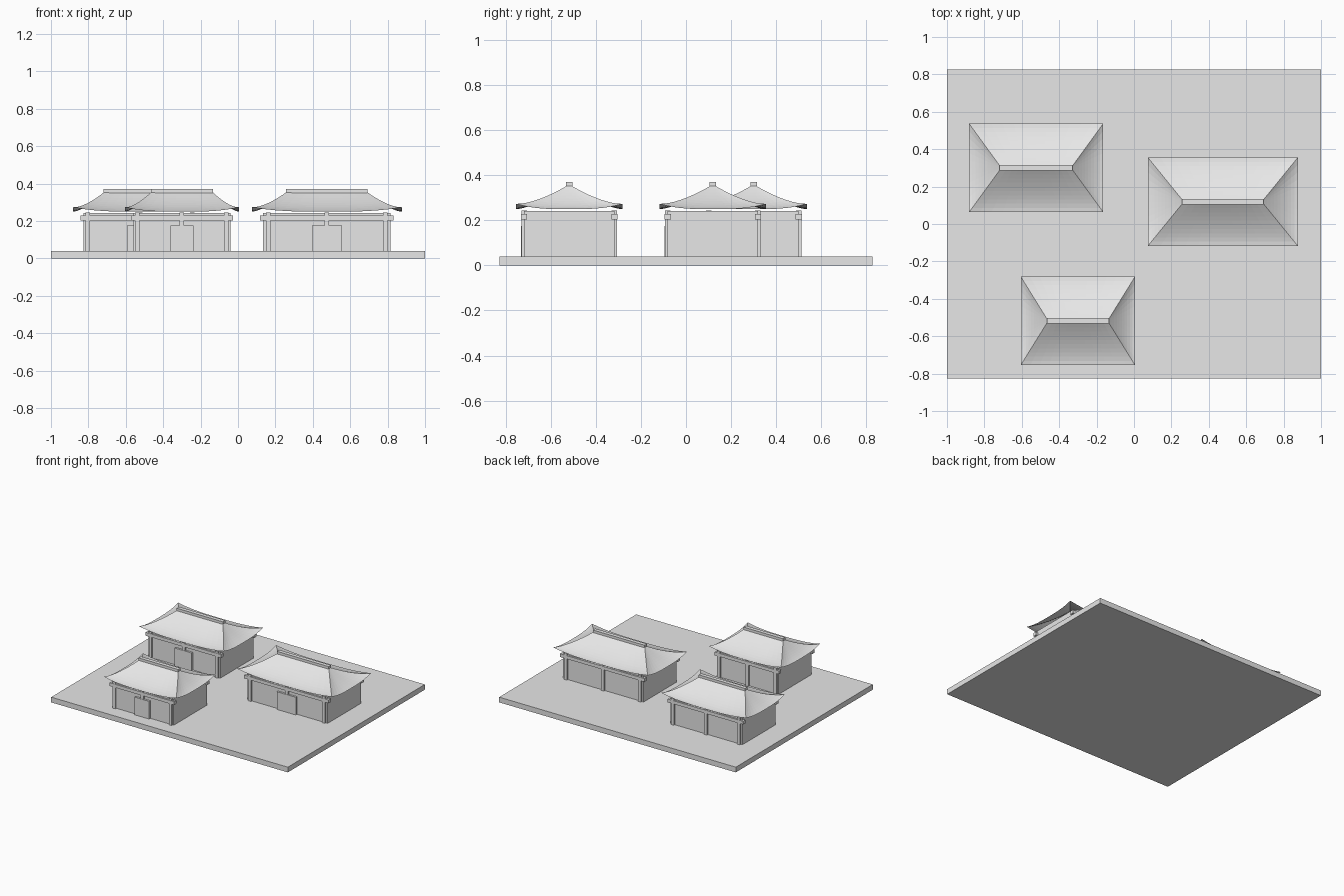
import bpy, bmesh
from math import copysign

cube = bpy.data.objects.get("Cube")
if cube:
    bpy.data.objects.remove(cube, do_unlink=True)

# One plain material for everything
grey = bpy.data.materials.new("light_grey")
grey.use_nodes = True
grey.diffuse_color = (0.8, 0.8, 0.8, 1)
grey.node_tree.nodes["Principled BSDF"].inputs["Base Color"].default_value = (0.8, 0.8, 0.8, 1)

GROUND = 0.04
WALL_TOP = 0.242
DEPTH = 0.2         # half depth of every hall


def finish(name, bm):
    mesh = bpy.data.meshes.new(name)
    bm.to_mesh(mesh)
    bm.free()
    mesh.materials.append(grey)
    obj = bpy.data.objects.new(name, mesh)
    bpy.context.collection.objects.link(obj)
    return obj


def box(name, x, y, z0, z1, half_x, half_y):
    bm = bmesh.new()
    bmesh.ops.create_cube(bm, size=2)
    for v in bm.verts:
        v.co.x = x + v.co.x * half_x
        v.co.y = y + v.co.y * half_y
        v.co.z = z1 if v.co.z > 0 else z0
    return finish(name, bm)


def hipped_roof(name, cx, cy, eave_x, eave_y, ridge_x, rows=10, cols=12):
    """Concave hipped sheet whose eaves sweep up at the corners."""
    bm = bmesh.new()
    ridge_y = 0.012
    for side in range(4):
        grid = []
        for r in range(rows + 1):
            s = r / rows
            hx = eave_x + (ridge_x - eave_x) * s
            hy = eave_y + (ridge_y - eave_y) * s
            row = []
            for c in range(cols + 1):
                t = 2 * c / cols - 1
                z = 0.249 + 0.103 * s ** 1.5 + 0.024 * abs(t) ** 3 * (1 - s)
                px, py = [(t * hx, -hy), (hx, t * hy), (-t * hx, hy), (-hx, -t * hy)][side]
                row.append(bm.verts.new((cx + px, cy + py, z)))
            grid.append(row)
        for a, b in zip(grid, grid[1:]):
            for c in range(cols):
                bm.faces.new((a[c], a[c + 1], b[c + 1], b[c]))
    bmesh.ops.remove_doubles(bm, verts=bm.verts, dist=1e-5)
    return finish(name, bm)


def hall(label, cx, cy, half):
    # Walls and door
    box(label + "_walls", cx, cy, GROUND, WALL_TOP, half, DEPTH)
    box(label + "_door", cx, cy - DEPTH - 0.002, GROUND, 0.175, half * 0.236, 0.0125)
    # Columns and long beams on front and back
    for face, sy in (("front", -1), ("back", 1)):
        y = cy + sy * DEPTH
        for i in (-1, 0, 1):
            box(f"{label}_{face}_column", cx + i * half * 0.92, y, GROUND, WALL_TOP + 0.002, 0.012, 0.012)
        box(f"{label}_{face}_beam", cx, y, 0.203, 0.228, half * 1.05, 0.0135)
    # Roof and ridge cap
    eave = half * 1.178
    ridge = eave * 0.545
    hipped_roof(label + "_roof", cx, cy, eave, 0.236, ridge)
    box(label + "_ridge", cx, cy, 0.348, 0.37, ridge, 0.0145)


box("courtyard_base", 0, 0, 0, GROUND, 1, 0.827)
hall("west_hall", -0.523, 0.3, 0.304)
hall("east_hall", 0.475, 0.119, 0.34)
hall("south_hall", -0.3, -0.518, 0.259)
